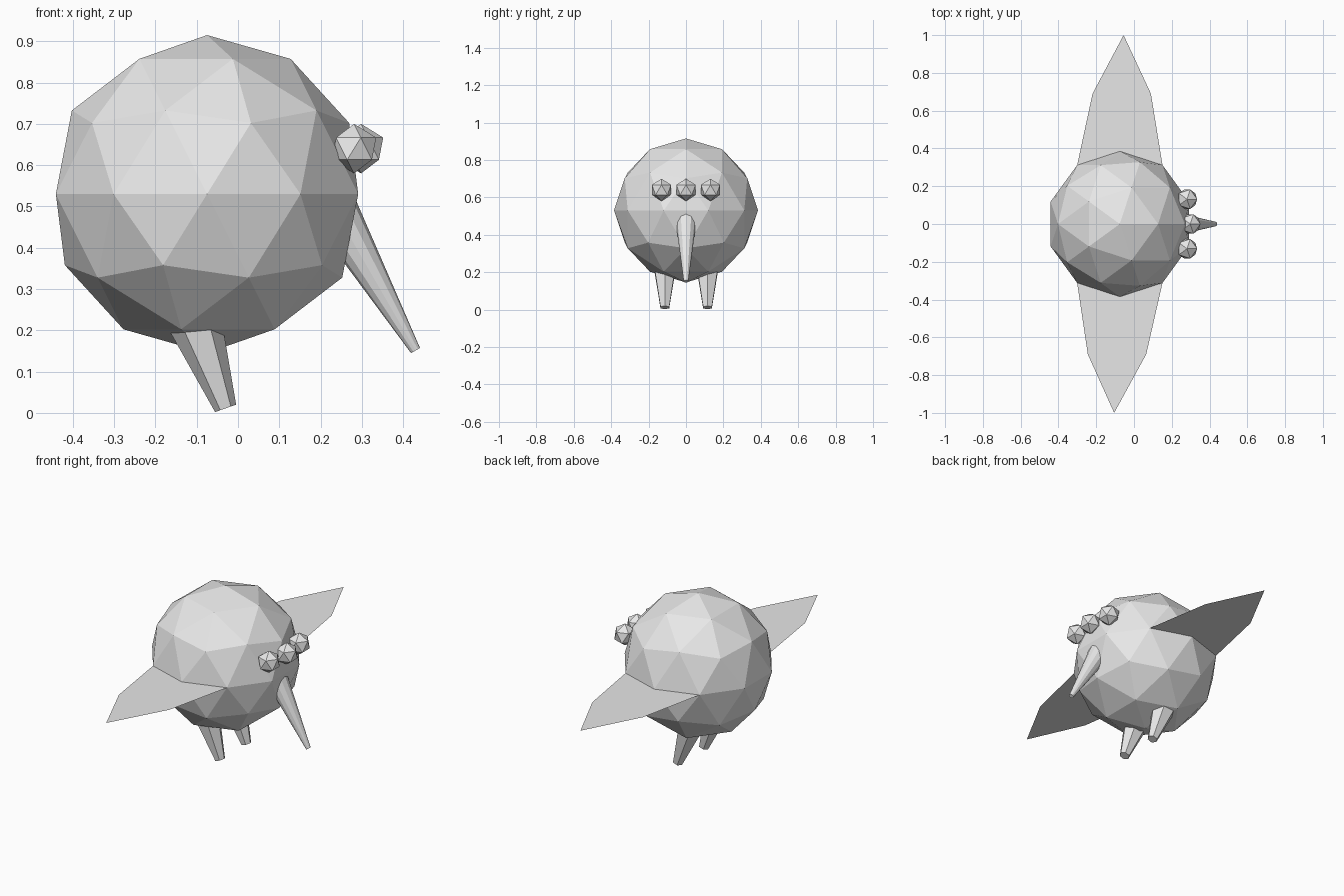
import bpy, bmesh, math
from mathutils import Matrix, Vector

cube = bpy.data.objects.get("Cube")
if cube:
    bpy.data.objects.remove(cube, do_unlink=True)

grey = bpy.data.materials.new("light_grey")
grey.use_nodes = True
grey.diffuse_color = (0.8, 0.8, 0.8, 1)
grey.node_tree.nodes["Principled BSDF"].inputs["Base Color"].default_value = (0.8, 0.8, 0.8, 1)


def finish(name, bm):
    mesh = bpy.data.meshes.new(name)
    bm.to_mesh(mesh)
    bm.free()
    mesh.materials.append(grey)
    obj = bpy.data.objects.new(name, mesh)
    bpy.context.scene.collection.objects.link(obj)
    return obj


def ball(name, centre, radius, detail):
    bm = bmesh.new()
    bmesh.ops.create_icosphere(bm, subdivisions=detail, radius=radius,
                               matrix=Matrix.Translation(centre))
    return finish(name, bm)


def taper(name, end, lean, length, r_end, r_root, sides):
    """Cone frustum that rises from its free end and leans back towards -x."""
    bm = bmesh.new()
    place = (Matrix.Translation(end)
             @ Matrix.Rotation(math.radians(-lean), 4, 'Y')
             @ Matrix.Translation((0, 0, length / 2))
             @ Matrix.Rotation(math.pi / 2, 4, 'Z'))
    bmesh.ops.create_cone(bm, cap_ends=True, segments=sides, radius1=r_end,
                          radius2=r_root, depth=length, matrix=place)
    return finish(name, bm)


# Faceted round body
R = 0.385
centre = Vector((-0.075, 0, 0.53))
ball("body", centre, R, 2)

# Three eyes in a row
for name, x, y in (("left_eye", 0.281, 0.131), ("middle_eye", 0.298, 0),
                   ("right_eye", 0.281, -0.131)):
    ball(name, (x, y, 0.64), 0.06, 1)

# Long drooping beak
taper("beak", (0.43, 0, 0.151), 30, 0.43, 0.0125, 0.062, 12)

# Six-sided legs
for name, y in (("left_leg", 0.115), ("right_leg", -0.113)):
    taper(name, (-0.03, y, 0.011), 19.5, 0.26, 0.027, 0.072, 6)

# Flat wings growing from the body's equator
for name, side, skew in (("left_wing", 1, 0.0125), ("right_wing", -1, -0.0125)):
    bm = bmesh.new()
    outline = [(0.226, 0.311), (0.152 + skew, 0.69), (2 * skew - 0.005, 1.0),
               (-0.157 + skew, 0.69), (-0.226, 0.311), (0, R)]
    verts = [bm.verts.new((centre.x + x, side * y, centre.z)) for x, y in outline]
    face = bm.faces.new(verts)
    face.normal_update()
    if face.normal.z < 0:
        face.normal_flip()
    finish(name, bm)
